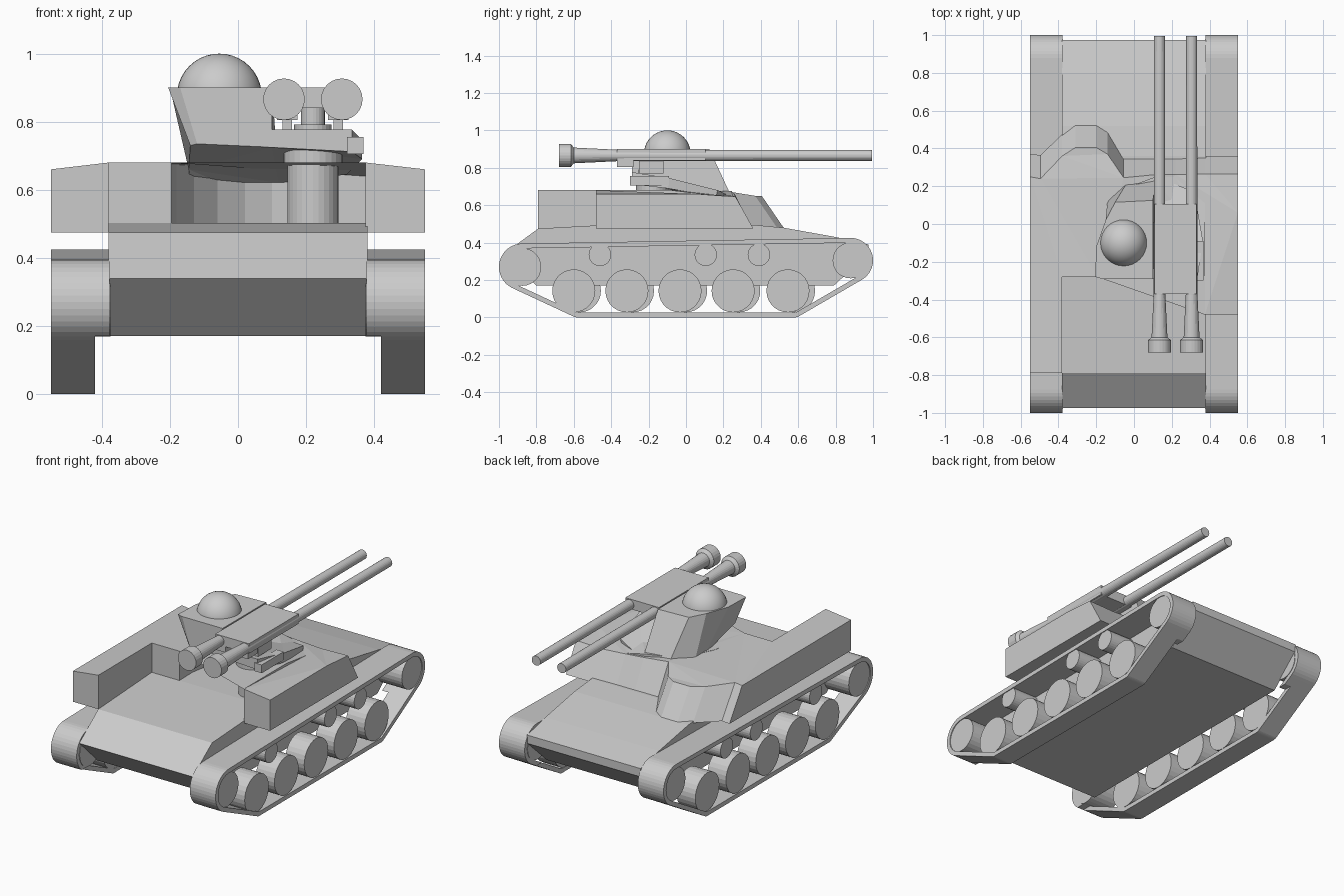
import bpy, bmesh, math
from mathutils import Vector, Matrix
from mathutils.geometry import convex_hull_2d

if "Cube" in bpy.data.objects:
    bpy.data.objects.remove(bpy.data.objects["Cube"])


def finish(name, bm):
    bmesh.ops.recalc_face_normals(bm, faces=bm.faces)
    me = bpy.data.meshes.new(name)
    bm.to_mesh(me)
    bm.free()
    ob = bpy.data.objects.new(name, me)
    bpy.context.collection.objects.link(ob)
    return ob


def loft(name, low, high):
    """Closed solid between two rings with equal point counts."""
    bm = bmesh.new()
    a = [bm.verts.new(p) for p in low]
    b = [bm.verts.new(p) for p in high]
    n = len(a)
    for i in range(n):
        j = (i + 1) % n
        bm.faces.new((a[i], a[j], b[j], b[i]))
    caps = [bm.faces.new(a[::-1]), bm.faces.new(b)]
    bmesh.ops.triangulate(bm, faces=caps)
    return finish(name, bm)


def prism(name, yz, x0, x1):
    return loft(name, [(x0, y, z) for y, z in yz], [(x1, y, z) for y, z in yz])


def box(name, x0, x1, y0, y1, z0, z1):
    return prism(name, [(y0, z0), (y1, z0), (y1, z1), (y0, z1)], x0, x1)


def lathe(name, origin, axis, profile, sides=24):
    """Profile of (distance along axis, radius), capped at both ends."""
    bm = bmesh.new()
    rot = Vector((0, 0, 1)).rotation_difference(Vector(axis)).to_matrix()
    rings = []
    for d, r in profile:
        rings.append([bm.verts.new(Vector(origin) + rot @ Vector((
            r * math.cos(2 * math.pi * k / sides), r * math.sin(2 * math.pi * k / sides), d)))
            for k in range(sides)])
    for a, b in zip(rings, rings[1:]):
        for k in range(sides):
            m = (k + 1) % sides
            bm.faces.new((a[k], a[m], b[m], b[k]))
    bm.faces.new(rings[0])
    bm.faces.new(rings[-1])
    return finish(name, bm)


# Track belt loop: hull around four circles, (y, z, outer radius)
circles = [(-0.875, 0.27, 0.125), (0.88, 0.305, 0.12), (-0.58, 0.05, 0.05), (0.58, 0.05, 0.05)]
T = 0.026
outer, inner = [], []
for y, z, r in circles:
    for k in range(40):
        c, s = math.cos(k * math.pi / 20), math.sin(k * math.pi / 20)
        outer.append((y + r * c, z + r * s))
        inner.append((y + (r - T) * c, z + (r - T) * s))
order = convex_hull_2d(outer)
outer = [outer[i] for i in order]
inner = [inner[i] for i in order]


def belt(name, x0, x1, cut=None):
    bm = bmesh.new()
    rings = [[bm.verts.new((x, y, z)) for y, z in pts]
             for x, pts in ((x0, outer), (x1, outer), (x1, inner), (x0, inner))]
    n = len(outer)
    for q in range(4):
        a, b = rings[q], rings[(q + 1) % 4]
        for i in range(n):
            j = (i + 1) % n
            bm.faces.new((a[i], a[j], b[j], b[i]))
    if cut:
        bmesh.ops.bisect_plane(bm, geom=bm.verts[:] + bm.edges[:] + bm.faces[:],
                               plane_co=(0, 0, cut), plane_no=(0, 0, 1), clear_inner=True)
        bmesh.ops.holes_fill(bm, edges=[e for e in bm.edges if e.is_boundary], sides=0)
    return finish(name, bm)


# Running gear on both sides (left wheels sit slightly further back)
for s, side, off in ((1, "right", 0), (-1, "left", 0.03)):
    belt("track_" + side, s * 0.42, s * 0.55)
    belt("track_inner_" + side, s * 0.378, s * 0.42, 0.17)
    wheels = [(y + off, 0.142, 0.115) for y in (-0.6, -0.316, -0.032, 0.252, 0.545)]
    wheels += [(y, 0.335, 0.06) for y in (-0.46, 0.106, 0.39)]
    wheels += [(-0.875, 0.27, 0.101), (0.88, 0.305, 0.096)]
    for i, (y, z, r) in enumerate(wheels):
        x0 = 0.42 if z < 0.2 else 0.375
        lathe(f"wheel_{side}_{i}", (s * x0, y, z), (s, 0, 0), [(0, r), (0.545 - x0, r)], 28)

# Hull
prism("hull", [(-0.8, 0.17), (-0.975, 0.34), (-0.79, 0.475), (-0.28, 0.503), (0.36, 0.495),
               (0.52, 0.48), (0.8, 0.43), (0.975, 0.39), (0.975, 0.34), (0.79, 0.17)], -0.38, 0.38)

# Superstructure: outline (x, y at base, y at top, top z, x at top)
ring = [(-0.55, -0.79, -0.79, 0.66), (-0.38, -0.79, -0.79, 0.68), (-0.38, -0.28, -0.28, 0.68),
        (-0.195, -0.28, -0.28, 0.68)]
# Open fighting compartment wall
for x, y in ((-0.2, -0.15), (-0.18, -0.02), (-0.13, 0.08), (-0.06, 0.16), (0.02, 0.215), (0.1, 0.245)):
    ring.append((x, y, y, 0.675))
ring += [(0.22, 0.25, 0.25, 0.65), (0.375, 0.25, 0.25, 0.64)]
# Right side box
ring += [(0.375, -0.08, -0.08, 0.68), (0.375, -0.48, -0.48, 0.68), (0.55, -0.48, -0.48, 0.66),
         (0.55, 0.06, 0.06, 0.66), (0.55, 0.36, 0.265, 0.645), (0.375, 0.36, 0.265, 0.64)]
# Rear wall and driver's bulge
ring += [(0.22, 0.355, 0.262, 0.65), (0.1, 0.355, 0.26, 0.66), (-0.055, 0.355, 0.245, 0.67),
         (-0.14, 0.49, 0.37, 0.65), (-0.2, 0.525, 0.405, 0.65), (-0.31, 0.525, 0.405, 0.65),
         (-0.38, 0.475, 0.36, 0.65), (-0.495, 0.365, 0.24, 0.66), (-0.55, 0.37, 0.25, 0.66)]
loft("superstructure", [(x, yb, 0.475) for x, yb, yt, z in ring], [(x, yt, z) for x, yb, yt, z in ring])

# Turret body
loft("turret",
     [(-0.12, -0.29, 0.735), (-0.14, -0.27, 0.73), (-0.145, 0.02, 0.66), (-0.14, 0.13, 0.615),
      (-0.03, 0.23, 0.612), (0.12, 0.255, 0.62), (0.1, -0.29, 0.725)],
     [(-0.17, -0.29, 0.9), (-0.205, -0.28, 0.9), (-0.2, -0.12, 0.9), (-0.15, 0.02, 0.9),
      (-0.1, 0.115, 0.9), (0.1, 0.125, 0.9), (0.1, -0.29, 0.9)])
# Shelf under the guns
loft("gun_shelf",
     [(0.09, -0.29, 0.725), (0.335, -0.29, 0.712), (0.365, -0.1, 0.69), (0.32, 0.16, 0.645), (0.12, 0.255, 0.62)],
     [(0.09, -0.29, 0.777), (0.335, -0.29, 0.777), (0.365, -0.09, 0.745), (0.32, 0.17, 0.68), (0.12, 0.25, 0.64)])
box("shelf_bracket", 0.32, 0.368, -0.3, -0.09, 0.705, 0.755)

# Cupola dome
bm = bmesh.new()
bmesh.ops.create_uvsphere(bm, u_segments=32, v_segments=20, radius=0.125,
                          matrix=Matrix.Translation((-0.055, -0.1, 0.875)))
bmesh.ops.bisect_plane(bm, geom=bm.verts[:] + bm.edges[:] + bm.faces[:], plane_co=(0, 0, 0.89),
                       plane_no=(0, 0, 1), clear_inner=True)
for f in bm.faces:
    f.smooth = True
finish("cupola_dome", bm)

# Pedestal and traverse disc
lathe("pedestal", (0.22, -0.18, 0.49), (0, 0, 1),
      [(0, 0.075), (0.19, 0.075), (0.19, 0.087), (0.24, 0.087)], 28)
lathe("traverse_disc", (0.22, -0.2, 0.77), (0, 0, 1), [(0, 0.055), (0.022, 0.055), (0.022, 0.035), (0.08, 0.035)])

# Twin guns with flared ends, cradle and posts
for i, x in enumerate((0.135, 0.305)):
    lathe(f"gun_{i}", (x, 0, 0.866), (0, 1, 0),
          [(-0.68, 0.061), (-0.615, 0.061), (-0.6, 0.042), (-0.375, 0.031), (0.995, 0.029)])
    px = x + (0.01 if i == 0 else -0.01)
    box(f"gun_post_{i}", px - 0.014, px + 0.014, -0.25, -0.12, 0.77, 0.85)
    box(f"gun_clamp_{i}", px - 0.03, px + 0.03, -0.37, -0.28, 0.805, 0.85)
box("gun_cradle", 0.108, 0.332, -0.37, 0.105, 0.84, 0.9)
